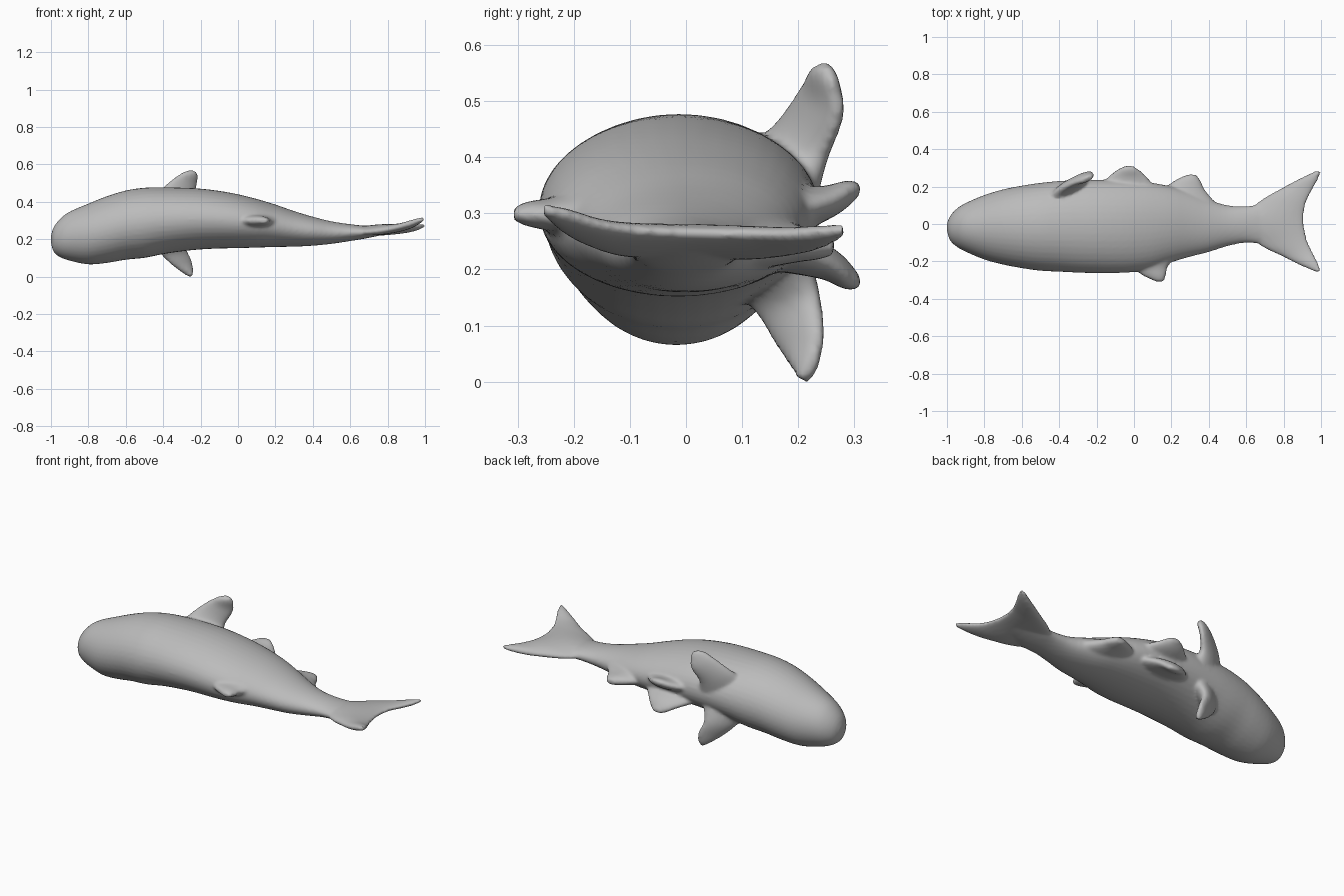
import bpy, bmesh, math
from mathutils import Vector

if "Cube" in bpy.data.objects:
    bpy.data.objects.remove(bpy.data.objects["Cube"])

grey = bpy.data.materials.new("skin grey")
grey.diffuse_color = (0.5, 0.5, 0.5, 1)
grey.use_nodes = True
grey.node_tree.nodes["Principled BSDF"].inputs["Base Color"].default_value = grey.diffuse_color


def spline(rows, steps):
    """Catmull-Rom interpolation through rows of numbers."""
    rows = [Vector(r) for r in rows]
    out = []
    for i in range(len(rows) - 1):
        a, b, c, d = rows[max(i - 1, 0)], rows[i], rows[i + 1], rows[min(i + 2, len(rows) - 1)]
        for k in range(steps):
            t = k / steps
            out.append(0.5 * (2 * b + (c - a) * t + (2 * a - 5 * b + 4 * c - d) * t * t
                              + (3 * b - a - 3 * c + d) * t ** 3))
    return out + [rows[-1]]


def loft(name, rings):
    """Closed skin over a sequence of rings."""
    bm = bmesh.new()
    loops = [[bm.verts.new(p) for p in ring] for ring in rings]
    n = len(loops[0])
    for a, b in zip(loops, loops[1:]):
        for i in range(n):
            bm.faces.new((a[i], a[(i + 1) % n], b[(i + 1) % n], b[i]))
    bm.faces.new(loops[0])
    bm.faces.new(loops[-1])
    bmesh.ops.recalc_face_normals(bm, faces=bm.faces)
    mesh = bpy.data.meshes.new(name)
    bm.to_mesh(mesh)
    bm.free()
    mesh.materials.append(grey)
    obj = bpy.data.objects.new(name, mesh)
    bpy.context.collection.objects.link(obj)
    return obj


def fin(name, lead, trail, thick):
    """Lens-section blade between a leading and a trailing edge."""
    lead, trail = spline(lead, 5), spline(trail, 5)
    mids = [(a + b) / 2 for a, b in zip(lead, trail)]
    thick = spline([(t, 0) for t in thick], 5)
    rings = []
    for i, (a, b) in enumerate(zip(lead, trail)):
        span = mids[min(i + 1, len(mids) - 1)] - mids[max(i - 1, 0)]
        half = (b - a) / 2
        normal = half.cross(span).normalized() * thick[i][0] / 2
        rings.append([mids[i] + half * math.cos(t) + normal * math.sin(t)
                      for t in (k * math.tau / 20 for k in range(20))])
    return loft(name, rings)


# Body stations: x, low y, high y, low z, high z
stations = [
    (-1.0, -.035, 0, .18, .22), (-.985, -.085, .04, .13, .265), (-.95, -.12, .08, .103, .31),
    (-.9, -.148, .112, .085, .347), (-.8, -.19, .155, .065, .39), (-.7, -.217, .185, .073, .43),
    (-.6, -.236, .205, .09, .46), (-.5, -.25, .22, .10, .475), (-.4, -.255, .23, .12, .477),
    (-.3, -.26, .235, .135, .475), (-.2, -.262, .237, .145, .47), (-.1, -.262, .235, .15, .458),
    (0, -.257, .23, .152, .44), (.1, -.24, .22, .155, .415), (.2, -.205, .20, .158, .385),
    (.3, -.175, .17, .16, .35), (.4, -.15, .13, .165, .32), (.5, -.118, .10, .175, .295),
    (.6, -.10, .095, .19, .28), (.7, -.105, .105, .207, .27), (.85, -.08, .08, .24, .265)]
rings = []
for x, y0, y1, z0, z1 in spline([Vector(s) for s in stations], 3):
    rings.append([Vector((x, (y0 + y1) / 2 + (y1 - y0) / 2 * math.cos(t),
                          (z0 + z1) / 2 + (z1 - z0) / 2 * math.sin(t)))
                  for t in (k * math.tau / 40 for k in range(40))])
body = loft("fish_body", rings)

parts = [body]
# Forked tail, swept from one tip to the other
parts.append(fin(
    "tail_fin",
    [(.97, -.255, .305), (.89, -.222, .275), (.79, -.172, .25), (.67, -.112, .235), (.56, 0, .235),
     (.66, .115, .23), (.78, .187, .235), (.88, .24, .245), (.97, .283, .262)],
    [(1.0, -.255, .31), (.985, -.21, .30), (.955, -.15, .28), (.925, -.08, .27), (.91, .02, .265),
     (.92, .11, .265), (.955, .185, .265), (.985, .24, .27), (1.0, .28, .275)],
    [.02, .035, .042, .05, .055, .05, .042, .035, .02]))
# Pectoral fins
parts.append(fin(
    "upper_pectoral_fin",
    [(-.48, .10, .38), (-.42, .165, .455), (-.35, .205, .52), (-.29, .225, .558), (-.26, .235, .567)],
    [(-.22, .21, .31), (-.255, .24, .39), (-.225, .275, .47), (-.215, .265, .535), (-.225, .25, .562)],
    [.13, .075, .05, .04, .025]))
parts.append(fin(
    "lower_pectoral_fin",
    [(-.48, .07, .20), (-.42, .125, .13), (-.36, .16, .07), (-.30, .19, .025), (-.26, .203, .003)],
    [(-.25, .20, .24), (-.28, .232, .16), (-.25, .242, .085), (-.24, .23, .03), (-.245, .21, .003)],
    [.12, .07, .05, .04, .025]))
# Paired pelvic fins
for name, z0, z1 in (("upper_pelvic_fin", .30, .34), ("lower_pelvic_fin", .24, .182)):
    parts.append(fin(
        name,
        [(-.22, .17, z0), (-.14, .25, z0 + (z1 - z0) * .5), (-.08, .295, z1), (-.04, .312, z1)],
        [(.14, .17, z0), (.07, .25, z0 + (z1 - z0) * .5), (.025, .29, z1), (0, .308, z1)],
        [.09, .06, .04, .025]))
# Rear underside fin
parts.append(fin(
    "anal_fin",
    [(.10, .15, .255), (.20, .222, .25), (.25, .25, .245), (.29, .265, .24)],
    [(.46, .09, .24), (.385, .175, .24), (.36, .225, .24), (.335, .262, .24)],
    [.10, .065, .05, .03]))
# Back fin
parts.append(fin(
    "dorsal_fin",
    [(-.06, -.19, .30), (.03, -.265, .30), (.08, -.292, .30), (.115, -.308, .298)],
    [(.28, -.13, .29), (.19, -.215, .295), (.172, -.27, .298), (.162, -.306, .298)],
    [.10, .06, .045, .025]))

# Fuse the parts into one soft skin
bpy.ops.object.select_all(action='DESELECT')
for p in parts:
    p.select_set(True)
bpy.context.view_layer.objects.active = body
bpy.ops.object.join()
remesh = body.modifiers.new("fuse", 'REMESH')
remesh.mode = 'VOXEL'
remesh.voxel_size = 0.009
remesh.use_smooth_shade = True
soften = body.modifiers.new("soften", 'SMOOTH')
soften.factor = 0.5
soften.iterations = 5
for poly in body.data.polygons:
    poly.use_smooth = True
